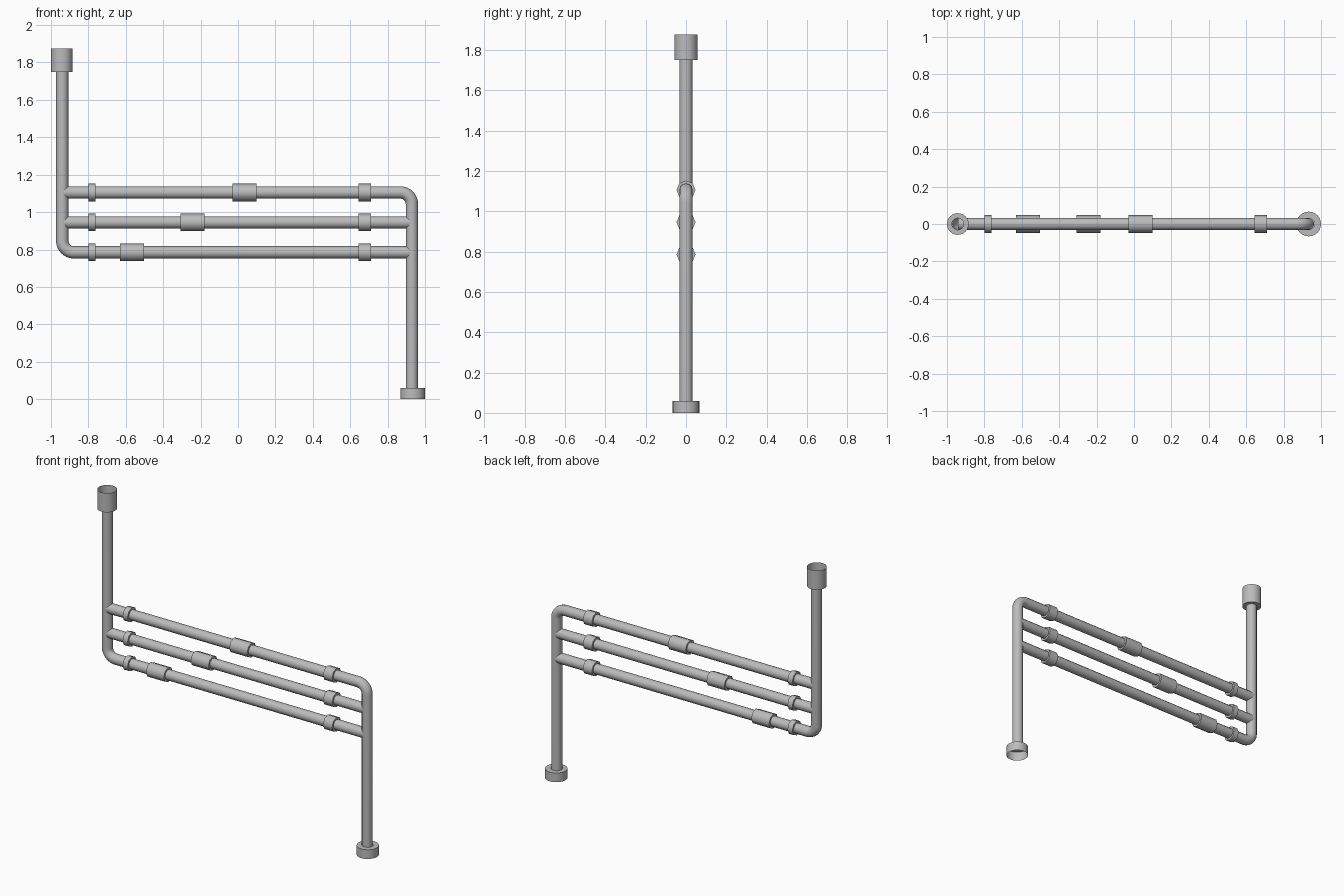
import bpy, bmesh
from math import sin, cos, pi, radians
from mathutils import Matrix, Vector

cube = bpy.data.objects.get("Cube")
if cube:
    bpy.data.objects.remove(cube, do_unlink=True)

metal = bpy.data.materials.new("grey metal")
metal.use_nodes = True
grey = (0.5, 0.5, 0.5, 1)
metal.diffuse_color = grey
metal.node_tree.nodes["Principled BSDF"].inputs["Base Color"].default_value = grey

R = 0.033                       # pipe radius
LEFT, RIGHT = -0.94, 0.93       # upright positions
TOP, MID, LOW = 1.105, 0.945, 0.785
BEND = 0.062                    # elbow radius


def lathe(name, rings, sides, base, axis="Z"):
    """Revolve (radius, height) rings; the ends stay open."""
    bm = bmesh.new()
    loops = []
    for r, h in rings:
        loops.append([bm.verts.new((r * cos(2 * pi * i / sides),
                                    r * sin(2 * pi * i / sides), h))
                      for i in range(sides)])
    for a, b in zip(loops, loops[1:]):
        for i in range(sides):
            j = (i + 1) % sides
            bm.faces.new((a[i], a[j], b[j], b[i]))
    if axis == "X":
        bmesh.ops.transform(bm, matrix=Matrix.Rotation(pi / 2, 4, "Y"), verts=bm.verts)
    mesh = bpy.data.meshes.new(name)
    bm.to_mesh(mesh)
    bm.free()
    obj = bpy.data.objects.new(name, mesh)
    obj.location = base
    bpy.context.collection.objects.link(obj)
    mesh.materials.append(metal)
    bpy.ops.object.select_all(action="DESELECT")
    obj.select_set(True)
    bpy.context.view_layer.objects.active = obj
    bpy.ops.object.shade_smooth_by_angle(angle=radians(50))
    return obj


def elbow_pipe(name, start, corner, end):
    """Sweep a round pipe through one rounded right-angle corner."""
    s, c, e = Vector(start), Vector(corner), Vector(end)
    u, v = (s - c).normalized(), (e - c).normalized()
    centre = c + BEND * (u + v)
    arc = [centre - BEND * (v * cos(t) + u * sin(t))
           for t in (pi / 2 * k / 8 for k in range(9))]
    path = [s] + arc + [e]
    curve = bpy.data.curves.new(name, "CURVE")
    curve.dimensions = "3D"
    curve.bevel_depth = R
    curve.bevel_resolution = 4
    spline = curve.splines.new("POLY")
    spline.points.add(len(path) - 1)
    for p, co in zip(spline.points, path):
        p.co = (*co, 1)
    curve.materials.append(metal)
    obj = bpy.data.objects.new(name, curve)
    bpy.context.collection.objects.link(obj)
    bpy.ops.object.select_all(action="DESELECT")
    obj.select_set(True)
    bpy.context.view_layer.objects.active = obj
    bpy.ops.object.convert(target="MESH")
    bpy.ops.object.shade_smooth_by_angle(angle=radians(50))


def sleeve(name, x0, x1, z):
    """Octagonal coupling around a horizontal pipe."""
    r = 0.047
    w = x1 - x0
    lathe(name, [(R * 0.9, 0), (r, 0), (r, w), (R * 0.9, w)], 8, (x0, 0, z), "X")


# Bent outer pipes and the straight middle pipe
elbow_pipe("inlet_pipe", (LEFT, 0, 1.752), (LEFT, 0, LOW), (RIGHT, 0, LOW))
elbow_pipe("outlet_pipe", (RIGHT, 0, 0.058), (RIGHT, 0, TOP), (LEFT, 0, TOP))
lathe("middle_pipe", [(R * 0.98, 0), (R * 0.98, RIGHT - LEFT)], 12, (LEFT, 0, MID), "X")

# Narrow, wide and long couplings on each run
for row, z, x in (("top", TOP, -0.03), ("middle", MID, -0.308), ("lower", LOW, -0.63)):
    sleeve(row + "_narrow_collar", -0.798, -0.763, z)
    sleeve(row + "_wide_collar", 0.645, 0.71, z)
    sleeve(row + "_long_coupling", x, x + 0.128, z)

# Open sockets at both pipe ends
lathe("top_socket", [(R * 0.95, 0), (0.058, 0), (0.058, 0.125)], 24, (-0.942, 0, 1.75))
lathe("bottom_socket", [(0.066, 0), (0.066, 0.06), (R * 0.95, 0.06)], 24, (0.934, 0, 0))
